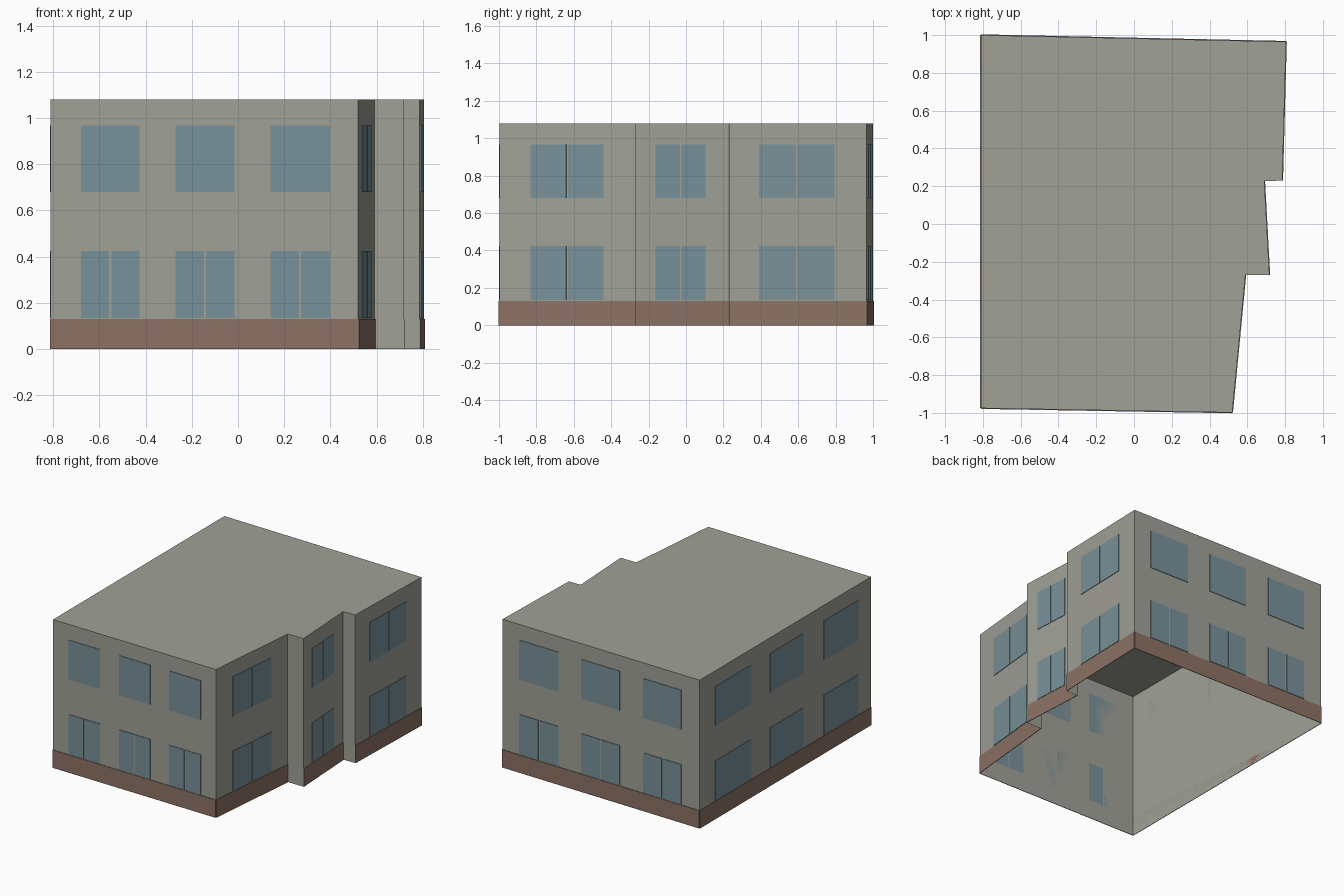
import bpy, bmesh
from mathutils import Vector, Matrix

default_cube = bpy.data.objects.get("Cube")
if default_cube:
    bpy.data.objects.remove(default_cube, do_unlink=True)


def make_material(name, rgb):
    mat = bpy.data.materials.new(name)
    mat.use_nodes = True
    colour = (*rgb, 1.0)
    mat.diffuse_color = colour
    mat.node_tree.nodes["Principled BSDF"].inputs["Base Color"].default_value = colour
    return mat


WALL = make_material("warm grey plaster", (0.35, 0.355, 0.31))
BASE = make_material("brown plinth", (0.265, 0.17, 0.13))
GLASS = make_material("blue grey glass", (0.19, 0.285, 0.32))

HEIGHT, PLINTH, PLATE = 1.08, 0.13, 0.004
FLOORS = {"lower": (0.135, 0.425), "upper": (0.68, 0.967)}
MULLION = 0.01

# Footprint corners, counter-clockwise from the front
CORNERS = [Vector(p) for p in (
    (-0.81, -0.975), (0.52, -0.998), (0.59, -0.27), (0.717, -0.27),
    (0.69, 0.227), (0.785, 0.23), (0.805, 0.965), (-0.81, 1.0))]


def add_object(name, bm, mat):
    mesh = bpy.data.meshes.new(name)
    bm.to_mesh(mesh)
    bm.free()
    mesh.materials.append(mat)
    obj = bpy.data.objects.new(name, mesh)
    bpy.context.collection.objects.link(obj)
    return obj


def add_plate(bm, start, end, t0, t1, z0, z1):
    """Thin plate on the outside of the wall from start to end."""
    along = (end - start).to_3d()
    normal = Vector((along.y, -along.x, 0)).normalized()
    size = along * (t1 - t0)
    centre = start.to_3d() + along * (t0 + t1) / 2 + normal * PLATE / 2
    centre.z = (z0 + z1) / 2
    basis = Matrix((size, normal * -PLATE, (0, 0, z1 - z0))).transposed().to_4x4()
    bmesh.ops.create_cube(bm, size=1, matrix=Matrix.Translation(centre) @ basis)


# Hollow building shell, open underneath
bm = bmesh.new()
roof = [bm.verts.new((p.x, p.y, HEIGHT)) for p in CORNERS]
foot = [bm.verts.new((p.x, p.y, 0)) for p in CORNERS]
bm.faces.new(roof)
for i in range(len(CORNERS)):
    j = (i + 1) % len(CORNERS)
    bm.faces.new((foot[i], foot[j], roof[j], roof[i]))
add_object("building_shell", bm, WALL)

# Each facade: first corner, axis to measure along, window spans, floors with split panes
FACADES = {
    "front": (0, 0, [(-0.68, -0.425), (-0.27, -0.015), (0.14, 0.397)], ["lower"]),
    "left_front": (1, 1, [(-0.83, -0.44)], ["lower", "upper"]),
    "left_middle": (3, 1, [(-0.162, 0.105)], ["lower", "upper"]),
    "left_rear": (5, 1, [(0.39, 0.795)], ["lower", "upper"]),
    "back": (6, 0, [(0.665, 0.345), (0.157, -0.157), (-0.35, -0.66)], ["lower"]),
    "right": (7, 1, [(0.825, 0.41), (0.19, -0.19), (-0.43, -0.825)], []),
}

for name, (corner, axis, spans, split_floors) in FACADES.items():
    start, end = CORNERS[corner], CORNERS[(corner + 1) % len(CORNERS)]
    length = end[axis] - start[axis]

    # Plinth band
    bm = bmesh.new()
    add_plate(bm, start, end, 0, 1, 0, PLINTH)
    add_object(name + "_plinth", bm, BASE)

    # Windows, with a narrow gap between split panes
    gap = MULLION / 2 / abs(length)
    for floor, (z0, z1) in FLOORS.items():
        bm = bmesh.new()
        for a, b in spans:
            t0, t1 = (a - start[axis]) / length, (b - start[axis]) / length
            mid = (t0 + t1) / 2
            panes = [(t0, mid - gap), (mid + gap, t1)] if floor in split_floors else [(t0, t1)]
            for p0, p1 in panes:
                add_plate(bm, start, end, p0, p1, z0, z1)
        add_object(f"{name}_{floor}_windows", bm, GLASS)
